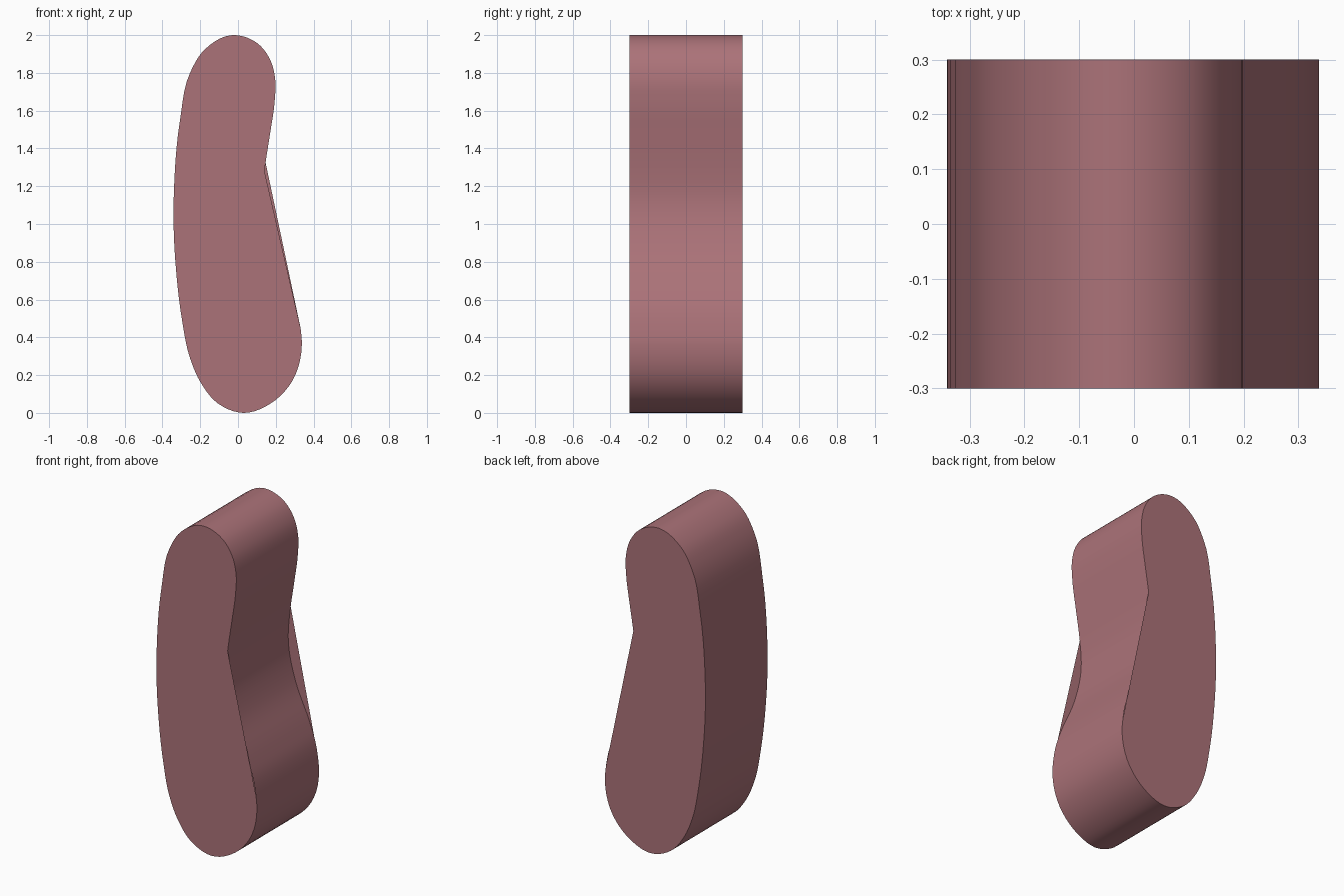
import bpy, bmesh, math
from mathutils import Vector
from mathutils.geometry import interpolate_bezier

if "Cube" in bpy.data.objects:
    bpy.data.objects.remove(bpy.data.objects["Cube"])

DEPTH = 0.3

# Control points of the bean outline (x, z), clockwise from the top
outline = [(-.03, 2.0), (.105, 1.955), (.17, 1.87), (.197, 1.765), (.194, 1.65),
           (.17, 1.48), (.146, 1.325), (.14, 1.28), (.13, 1.11), (.178, .88),
           (.272, .66), (.312, .548), (.331, .45), (.338, .36), (.285, .165),
           (.17, .048), (.03, 0), (-.106, .05), (-.2, .165), (-.254, .29),
           (-.296, .49), (-.328, .757), (-.341, 1.0), (-.339, 1.18),
           (-.307, 1.55), (-.254, 1.80), (-.175, 1.925)]


def smooth_loop(points, steps):
    """Closed smooth curve through the points."""
    p = [Vector(q) for q in points]
    n = len(p)
    tangents = []
    for i in range(n):
        a, b = p[i] - p[i - 1], p[(i + 1) % n] - p[i]
        tangents.append((a / a.length * b.length + b / b.length * a.length).normalized())
    result = []
    for i in range(n):
        j = (i + 1) % n
        h = (p[j] - p[i]).length / 3
        result += interpolate_bezier(p[i], p[i] + tangents[i] * h,
                                     p[j] - tangents[j] * h, p[j], steps + 1)[:-1]
    return result


loop = smooth_loop(outline, 5)
bm = bmesh.new()
front = [bm.verts.new((q[0], -DEPTH, q[1])) for q in loop]
back = [bm.verts.new((q[0], DEPTH, q[1])) for q in loop]

# Curved side wall
n = len(loop)
for i in range(n):
    j = (i + 1) % n
    bm.faces.new((front[i], front[j], back[j], back[i]))


# Flat caps, which bridge the dip in the wall with a straight edge
def cap(verts, top):
    keep = [v for v in verts if not (v.co.x > 0 and .451 < v.co.z < top)]
    return bm.faces.new(keep)


cap(front, 1.279).normal_flip()
cap(back, 1.324)
for f in bm.faces:
    f.normal_update()
    c = f.calc_center_median()
    if len(f.verts) > 4 and f.normal.y * c.y < 0:
        f.normal_flip()
# Make the wall face outward (top face points up)
walls = [f for f in bm.faces if len(f.verts) == 4]
if max(walls, key=lambda f: f.calc_center_median().z).normal.z < 0:
    for f in walls:
        f.normal_flip()

mesh = bpy.data.meshes.new("bean_body")
bm.to_mesh(mesh)
bm.free()
body = bpy.data.objects.new("bean_body", mesh)
bpy.context.collection.objects.link(body)

mat = bpy.data.materials.new("dusty_rose")
mat.diffuse_color = (0.41, 0.17, 0.19, 1)
mat.use_nodes = True
mat.node_tree.nodes["Principled BSDF"].inputs["Base Color"].default_value = mat.diffuse_color
mesh.materials.append(mat)

bpy.context.view_layer.objects.active = body
body.select_set(True)
bpy.ops.object.shade_smooth_by_angle(angle=math.radians(40))
